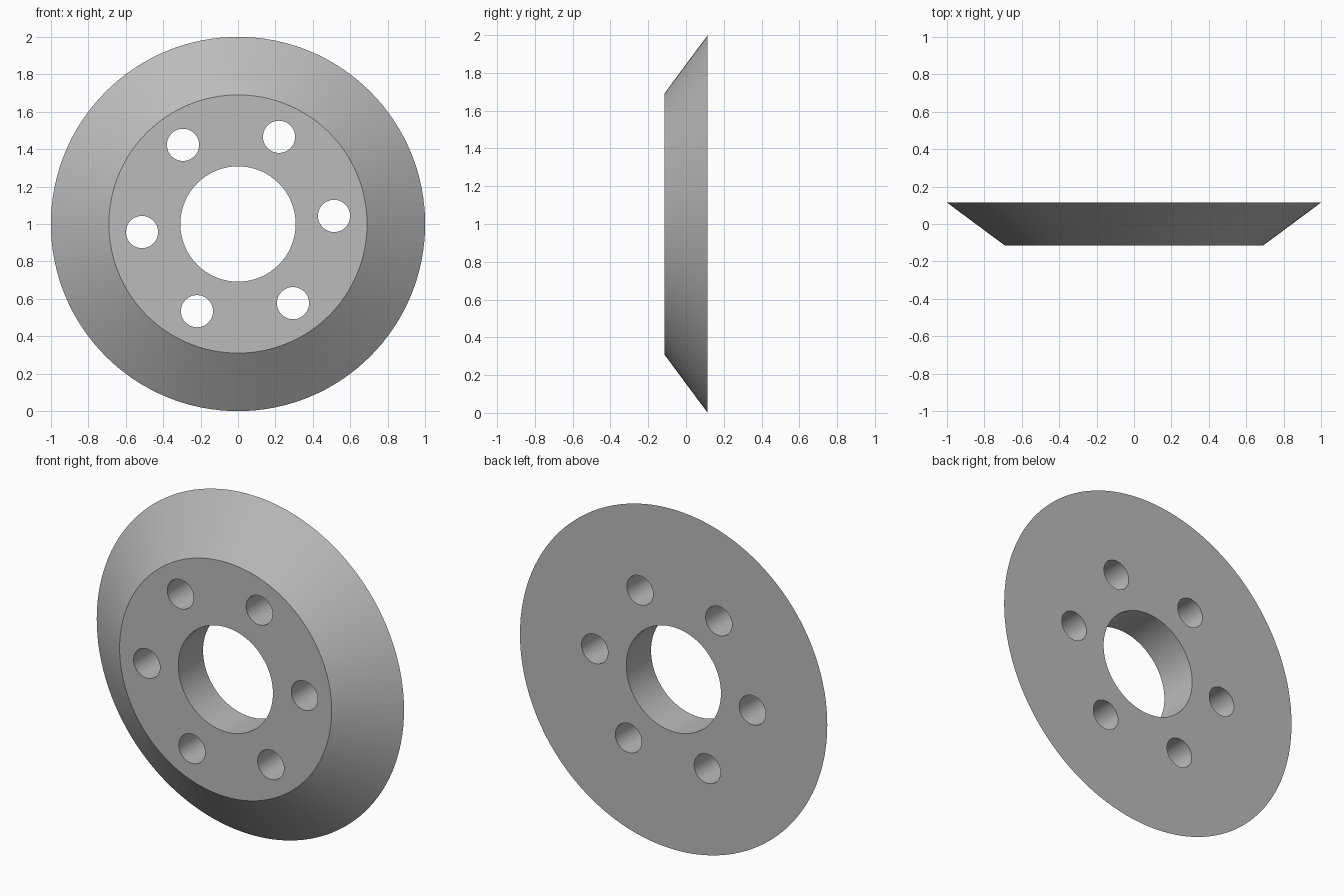
import bpy
from math import cos, sin, pi, radians

default = bpy.data.objects.get("Cube")
if default:
    bpy.data.objects.remove(default, do_unlink=True)

DEPTH = 0.23
OUTER, FRONT, BORE = 1.0, 0.69, 0.308
BOLT_CIRCLE, BOLT_HOLE, BOLT_COUNT = 0.515, 0.086, 6
FIRST_BOLT = radians(4.8)

grey = bpy.data.materials.new("plain grey")
grey.use_nodes = True
colour = (0.5, 0.5, 0.5, 1)
grey.diffuse_color = colour
grey.node_tree.nodes["Principled BSDF"].inputs["Base Color"].default_value = colour


def round_part(name, back, front, depth, x=0, z=0, sides=96):
    """Cone or cylinder whose axis runs from back (+y) to front (-y)."""
    bpy.ops.mesh.primitive_cone_add(
        vertices=sides, radius1=back, radius2=front, depth=depth,
        location=(x, 0, OUTER + z), rotation=(pi / 2, 0, 0))
    part = bpy.context.object
    part.name = name
    return part


# Bevelled disc body
disc = round_part("bevelled_disc", OUTER, FRONT, DEPTH, sides=128)
disc.data.materials.append(grey)

# Central bore and ring of bolt holes
cutters = [round_part("bore_cutter", BORE, BORE, DEPTH * 2)]
for i in range(BOLT_COUNT):
    a = FIRST_BOLT + i * 2 * pi / BOLT_COUNT
    cutters.append(round_part("bolt_hole_cutter", BOLT_HOLE, BOLT_HOLE, DEPTH * 2,
                              BOLT_CIRCLE * cos(a), BOLT_CIRCLE * sin(a), 48))

bpy.ops.object.select_all(action='DESELECT')
disc.select_set(True)
bpy.context.view_layer.objects.active = disc
for cutter in cutters:
    cutter.hide_render = True
    cut = disc.modifiers.new("hole", 'BOOLEAN')
    cut.operation = 'DIFFERENCE'
    cut.solver = 'EXACT'
    cut.object = cutter
    bpy.ops.object.modifier_apply(modifier=cut.name)
    bpy.data.objects.remove(cutter, do_unlink=True)

# Smooth curved walls, crisp rims
bpy.ops.object.shade_smooth_by_angle(angle=radians(30))
